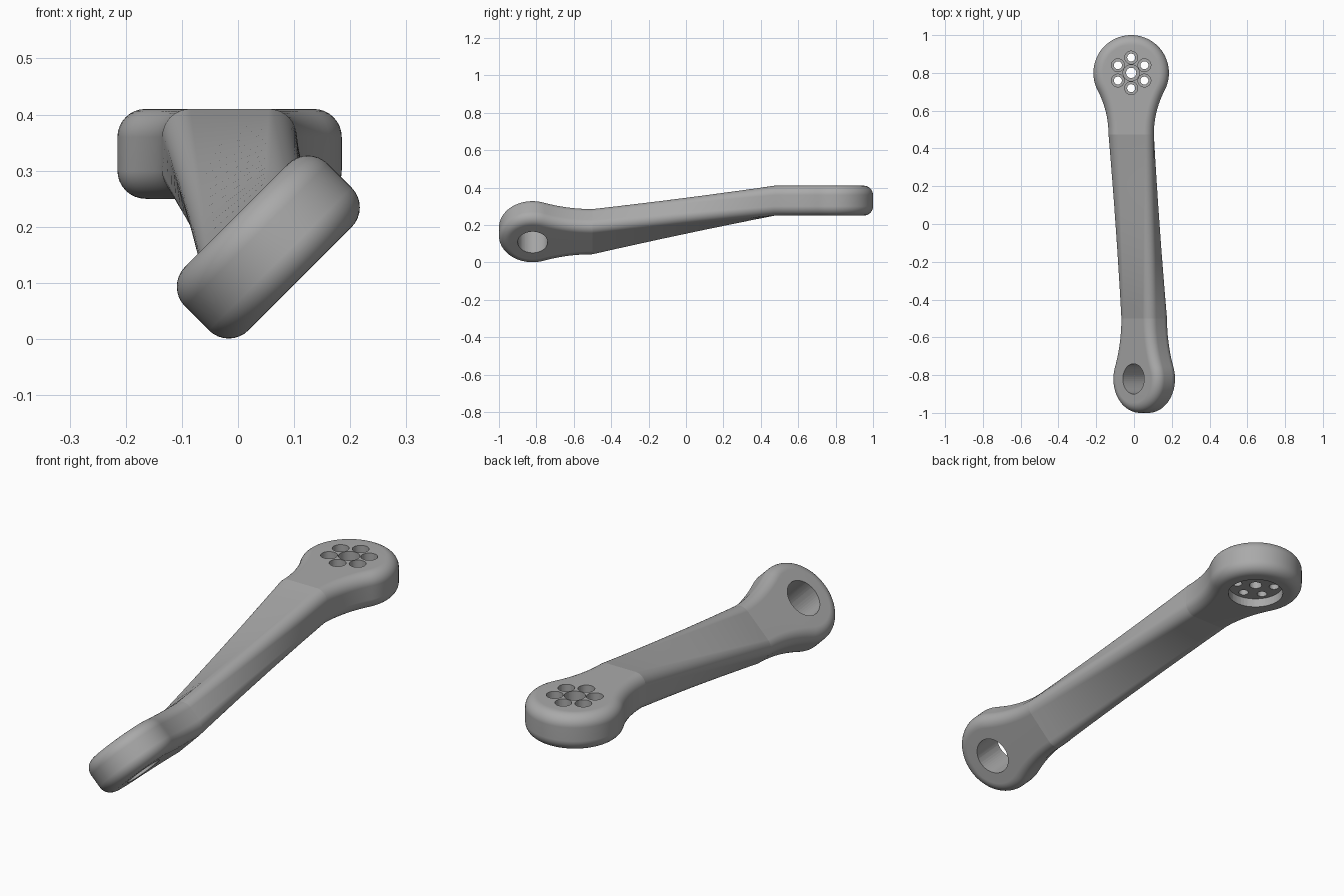
import bpy, bmesh
from math import sin, cos, pi, atan2, hypot, radians
from mathutils import Vector, Matrix

old = bpy.data.objects.get("Cube")
if old:
    bpy.data.objects.remove(old, do_unlink=True)

HALF_WIDTH, HALF_THICK, FILLET = 0.12, 0.08, 0.05
BACK = dict(y=0.8, r=0.2, neck=0.475)
FRONT = dict(y=-0.82, r=0.18, neck=-0.5)
BACK_CENTRE = Vector((-0.015, 0, 0.33))
FRONT_CENTRE = Vector((0.054, 0, 0.164))
TILT = Matrix.Rotation(radians(-45), 3, 'Y')
STEPS = 16

grey = bpy.data.materials.new("satin grey")
grey.use_nodes = True
grey.diffuse_color = (0.4, 0.4, 0.4, 1)
grey.node_tree.nodes["Principled BSDF"].inputs["Base Color"].default_value = (0.4, 0.4, 0.4, 1)


def end_outline(end, inset):
    """Half outline of a round end, tip to neck, flared by a tangent arc."""
    span = abs(end["y"] - end["neck"])
    way = 1 if end["y"] > end["neck"] else -1
    r, w = end["r"], HALF_WIDTH
    flare = (w * w + span * span - r * r) / (2 * (r - w))
    phi = atan2(-span, w + flare)
    pts = []
    for i in range(25):
        a = pi / 2 + (phi - pi / 2) * i / 24
        pts.append(((r - inset) * cos(a), end["y"] + way * (r - inset) * sin(a)))
    for i in range(1, 13):
        a = pi + phi * (1 - i / 12)
        pts.append((w + flare + (flare + inset) * cos(a),
                    end["neck"] + way * (flare + inset) * sin(a)))
    pts[0] = (0, pts[0][1])
    return pts


def half_outline(inset):
    shank = []
    for i in range(1, STEPS):
        y = BACK["neck"] + (FRONT["neck"] - BACK["neck"]) * i / STEPS
        shank.append((HALF_WIDTH - inset, y))
    return end_outline(BACK, inset) + shank + end_outline(FRONT, inset)[::-1]


def place(u, y, n):
    """Twist and offset the section between the two necks."""
    t = (BACK["neck"] - y) / (BACK["neck"] - FRONT["neck"])
    t = min(1, max(0, t))
    p = Vector((u, 0, n))
    p = (BACK_CENTRE + p).lerp(FRONT_CENTRE + TILT @ p, t)
    p.y = y
    return p


# Arm body: stacked outlines with rounded rims
bm = bmesh.new()
layers = []
for k in range(9):
    a = pi / 2 * k / 8
    layers.append((FILLET * (1 - sin(a)), HALF_THICK - FILLET + FILLET * cos(a)))
layers += [(d, -n) for d, n in reversed(layers)]

rings = []
for d, n in layers:
    right = half_outline(d)
    loop = right + [(-u, y) for u, y in right[-2:0:-1]]
    rings.append([bm.verts.new(place(u, y, n)) for u, y in loop])
count = len(rings[0])
for top, low in zip(rings, rings[1:]):
    for i in range(count):
        j = (i + 1) % count
        bm.faces.new((top[i], top[j], low[j], low[i]))
for ring in (rings[0], rings[-1]):
    for i in range(count // 2):
        quad = [ring[i], ring[i + 1], ring[-i - 1], ring[-i % count]]
        bm.faces.new(list(dict.fromkeys(quad)))
bmesh.ops.recalc_face_normals(bm, faces=bm.faces)
for e in bm.edges:
    for neck in (BACK["neck"], FRONT["neck"]):
        if all(abs(v.co.y - neck) < 1e-4 for v in e.verts):
            e.smooth = False
mesh = bpy.data.meshes.new("crank_arm")
bm.to_mesh(mesh)
bm.free()
mesh.materials.append(grey)
arm = bpy.data.objects.new("crank_arm", mesh)
bpy.context.collection.objects.link(arm)
bpy.context.view_layer.objects.active = arm


def drill(centre, radius, depth, turn=0.0):
    """Cut a cylinder out of the arm."""
    bpy.ops.mesh.primitive_cylinder_add(vertices=48, radius=radius, depth=depth,
                                        location=centre, rotation=(0, turn, 0))
    cutter = bpy.context.object
    cutter.name = "hole_cutter"
    cutter.hide_render = True
    cutter.data.materials.append(grey)
    mod = arm.modifiers.new("hole", 'BOOLEAN')
    mod.operation, mod.solver, mod.object = 'DIFFERENCE', 'EXACT', cutter
    bpy.context.view_layer.objects.active = arm
    bpy.ops.object.modifier_apply(modifier=mod.name)
    bpy.data.objects.remove(cutter, do_unlink=True)


# Shaft hole through the tilted end
drill(FRONT_CENTRE + Vector((0, FRONT["y"], 0)), 0.08, 0.5, radians(-45))

# Round pocket under the flat end
hub = BACK_CENTRE + Vector((0, BACK["y"], 0))
drill(hub - Vector((0, 0, HALF_THICK)), 0.118, 0.08)

# Stepped screw holes: one in the middle, six around it
screws = [(Vector(), 0.043, 0.027)]
for i in range(6):
    a = pi / 2 + i * pi / 3
    screws.append((Vector((cos(a), sin(a), 0)) * 0.081, 0.034, 0.021))
for offset, wide, narrow in screws:
    drill(hub + offset + Vector((0, 0, HALF_THICK)), wide, 0.13)
    drill(hub + offset, narrow, 0.4)

# Smooth shading with crisp hole rims
bpy.ops.object.select_all(action='DESELECT')
arm.select_set(True)
bpy.context.view_layer.objects.active = arm
bpy.ops.object.shade_smooth_by_angle(angle=radians(30))
weighted = arm.modifiers.new("even_shading", 'WEIGHTED_NORMAL')
weighted.keep_sharp = True
